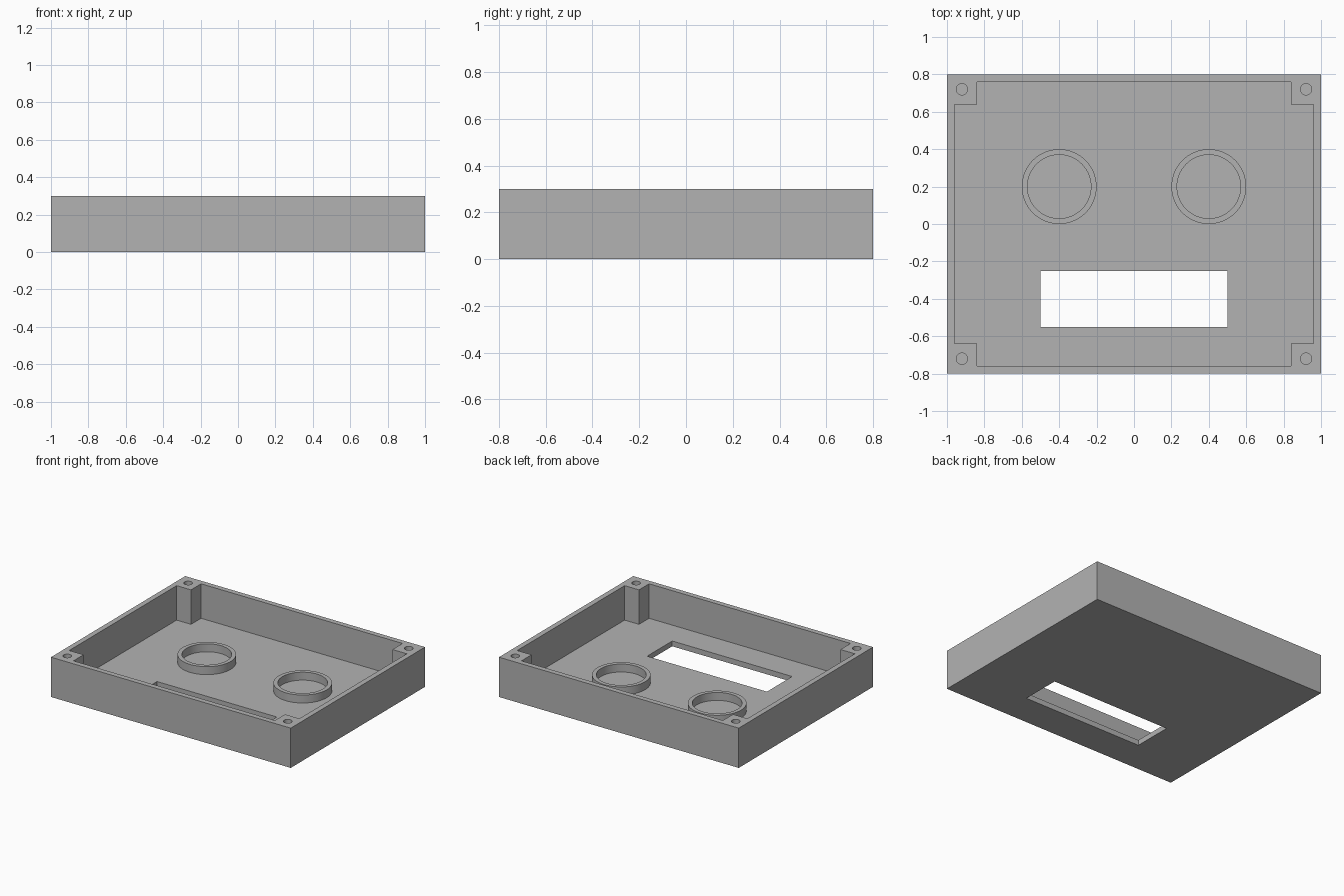
import bpy, bmesh, math

cube = bpy.data.objects.get("Cube")
if cube:
    bpy.data.objects.remove(cube, do_unlink=True)

# Overall sizes
HALF_X, HALF_Y, HEIGHT = 1.0, 0.8, 0.3
WALL, FLOOR, POST = 0.04, 0.04, 0.16
RING_TOP, RING_OUTER, RING_INNER = 0.1, 0.2, 0.17
HOLE_RADIUS = 0.03
CLEAR = 0.1

grey = bpy.data.materials.new("grey plastic")
grey.use_nodes = True
colour = (0.45, 0.45, 0.45, 1)
grey.diffuse_color = colour
grey.node_tree.nodes["Principled BSDF"].inputs["Base Color"].default_value = colour


def rectangle(x0, x1, y0, y1):
    return [(x0, y0), (x1, y0), (x1, y1), (x0, y1)]


def circle(cx, cy, radius, sides=64):
    angles = [math.tau * i / sides for i in range(sides)]
    return [(cx + radius * math.cos(a), cy + radius * math.sin(a)) for a in angles]


def prism(name, outline, z0, z1):
    """Extrude a closed counter-clockwise outline from z0 to z1."""
    bm = bmesh.new()
    base = bm.faces.new([bm.verts.new((x, y, z0)) for x, y in outline])
    top = bmesh.ops.extrude_face_region(bm, geom=[base], use_keep_orig=True)
    verts = [v for v in top["geom"] if isinstance(v, bmesh.types.BMVert)]
    bmesh.ops.translate(bm, verts=verts, vec=(0, 0, z1 - z0))
    bmesh.ops.recalc_face_normals(bm, faces=bm.faces)
    mesh = bpy.data.meshes.new(name)
    bm.to_mesh(mesh)
    bm.free()
    mesh.materials.append(grey)
    obj = bpy.data.objects.new(name, mesh)
    bpy.context.collection.objects.link(obj)
    return obj


def activate(obj):
    bpy.ops.object.select_all(action="DESELECT")
    obj.select_set(True)
    bpy.context.view_layer.objects.active = obj


def cut(target, outline, z0, z1):
    """Cut a prism out of the target and discard the cutter."""
    cutter = prism("cutter", outline, z0, z1)
    cutter.hide_render = True
    mod = target.modifiers.new("cut", "BOOLEAN")
    mod.operation, mod.solver, mod.object = "DIFFERENCE", "EXACT", cutter
    activate(target)
    bpy.ops.object.modifier_apply(modifier=mod.name)
    bpy.data.objects.remove(cutter, do_unlink=True)


def smooth(obj):
    activate(obj)
    bpy.ops.object.shade_smooth_by_angle(angle=math.radians(30))


# Open tray: the cavity leaves a square post in each corner
tray = prism("tray", rectangle(-HALF_X, HALF_X, -HALF_Y, HALF_Y), 0, HEIGHT)
ix, iy = HALF_X - WALL, HALF_Y - WALL
px, py = HALF_X - POST, HALF_Y - POST
cavity = []
for sx, sy in ((1, 1), (-1, 1), (-1, -1), (1, -1)):
    corner = [(sx * ix, sy * py), (sx * px, sy * py), (sx * px, sy * iy)]
    cavity += corner if sx == sy else corner[::-1]
cut(tray, cavity, FLOOR, HEIGHT + CLEAR)

# Rectangular window through the floor
cut(tray, rectangle(-0.5, 0.5, -0.55, -0.25), -CLEAR, FLOOR + CLEAR)

# Screw holes in the corner posts
for sx in (-1, 1):
    for sy in (-1, 1):
        hole = circle(sx * (HALF_X - POST / 2), sy * (HALF_Y - POST / 2), HOLE_RADIUS, 32)
        cut(tray, hole, FLOOR, HEIGHT + CLEAR)
smooth(tray)

# Two raised rings standing on the floor
for side, x in (("left", 0.4), ("right", -0.4)):
    ring = prism(side + "_ring", circle(x, 0.2, RING_OUTER), FLOOR, RING_TOP)
    cut(ring, circle(x, 0.2, RING_INNER), FLOOR - CLEAR, RING_TOP + CLEAR)
    smooth(ring)
